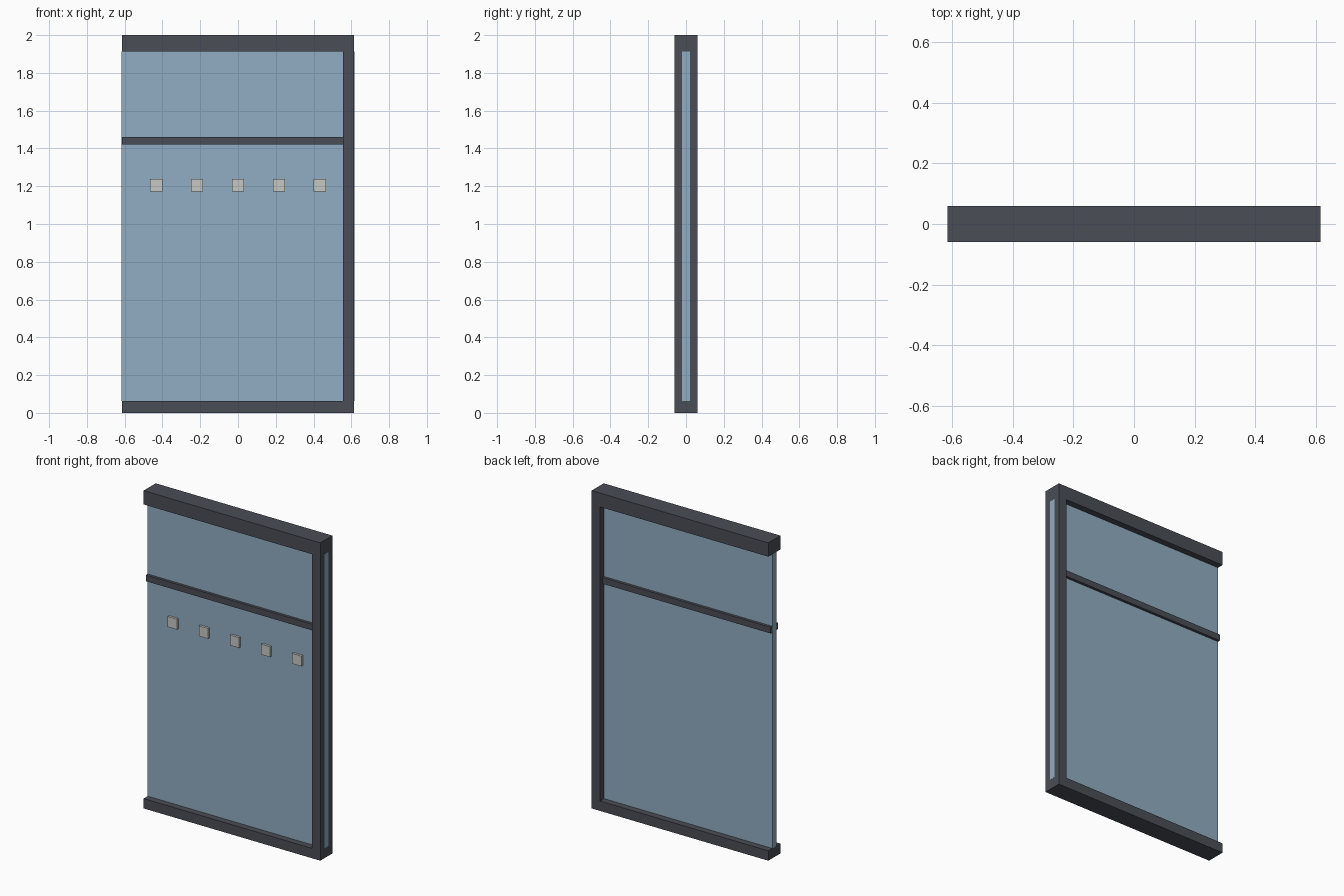
import bpy

if "Cube" in bpy.data.objects:
    bpy.data.objects.remove(bpy.data.objects["Cube"])


def material(name, rgb):
    m = bpy.data.materials.new(name)
    m.diffuse_color = (*rgb, 1)
    m.use_nodes = True
    m.node_tree.nodes["Principled BSDF"].inputs["Base Color"].default_value = m.diffuse_color
    return m


FRAME = material("dark grey metal", (0.068, 0.075, 0.092))
GLASS = material("blue glass", (0.28, 0.42, 0.54))
TAB = material("light grey", (0.57, 0.57, 0.55))


def box(name, x, y, z, mat):
    """Box spanning the given (min, max) ranges."""
    bpy.ops.mesh.primitive_cube_add(size=1)
    ob = bpy.context.object
    ob.name = name
    ob.location = [(a + b) / 2 for a, b in (x, y, z)]
    ob.scale = [b - a for a, b in (x, y, z)]
    bpy.ops.object.transform_apply(location=True, rotation=False, scale=True)
    ob.data.materials.append(mat)
    return ob


W, D = 0.615, 0.06
BOTTOM, TOP = 0.062, 1.913

# Outer frame, open on the left side
box("bottom_rail", (-W, W), (-D, D), (0, BOTTOM), FRAME)
box("top_rail", (-W, W), (-D, D), (TOP, 2), FRAME)
box("side_post", (0.557, W), (-D, D), (BOTTOM, TOP), FRAME)

# Cross bar on both faces of the pane
box("cross_bar", (-W, W), (-0.037, 0.037), (1.421, 1.46), FRAME)

# Glass pane, its edge showing through the side post
box("glass_pane", (-W - 0.0006, W + 0.0006), (-0.02, 0.02), (BOTTOM, TOP), GLASS)

# Row of square markers on the front of the glass
for i in range(-2, 3):
    cx = i * 0.2165
    box(f"marker_{i + 3}", (cx - 0.032, cx + 0.032), (-0.035, -0.019),
        (1.173, 1.238), TAB)
